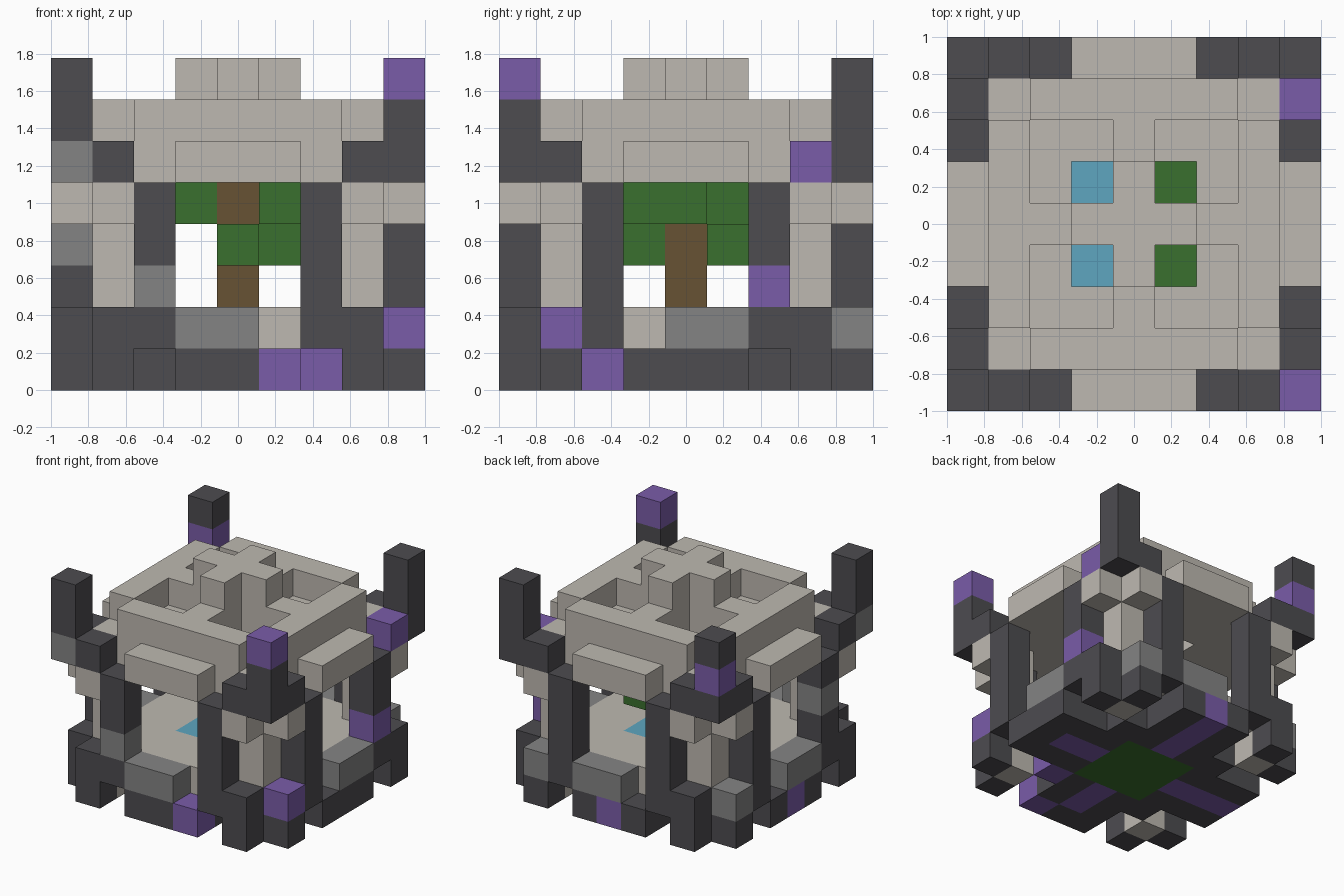
import bpy, bmesh
from mathutils import Vector
from itertools import product

if "Cube" in bpy.data.objects:
    bpy.data.objects.remove(bpy.data.objects["Cube"], do_unlink=True)

UNIT = 2 / 9
PALETTE = {
    "pale_stone": (190, 185, 177), "dark_stone": (77, 76, 80),
    "grey_stone": (132, 132, 132), "purple_stone": (122, 92, 169),
    "leaf_green": (58, 112, 46), "bark_brown": (103, 82, 52),
    "water_blue": (94, 166, 192),
}


def linear(c):
    c /= 255
    return c / 12.92 if c < 0.04045 else ((c + 0.055) / 1.055) ** 2.4


materials = {}
for name, rgb in PALETTE.items():
    mat = bpy.data.materials.new(name)
    mat.use_nodes = True
    colour = (*[linear(c) for c in rgb], 1)
    mat.diffuse_color = colour
    bsdf = mat.node_tree.nodes["Principled BSDF"]
    bsdf.inputs["Base Color"].default_value = colour
    bsdf.inputs["Roughness"].default_value = 0.9
    materials[name] = mat

grid = {}   # block position -> (part, colour)


def span(v):
    return range(v[0], v[1] + 1) if isinstance(v, tuple) else (v,)


def fill(part, colour, x, y, z):
    for cell in product(span(x), span(y), span(z)):
        grid[cell] = (part, colour)


def carve(x, y, z):
    for cell in product(span(x), span(y), span(z)):
        grid.pop(cell, None)


def paint(colour, *cells):
    for cell in cells:
        grid[cell] = (grid[cell][0], colour)


def corners(part, colour, x, y, z, swap=False):
    """Repeat a block column in all four corners, optionally across the diagonal."""
    for fx, fy in product((False, True), repeat=2):
        for a, b in {(x, y), (y, x)} if swap else {(x, y)}:
            fill(part, colour, 8 - a if fx else a, 8 - b if fy else b, z)


# Base: square with four wide arms, purple cross and planted centre
fill("base", "dark_stone", (2, 6), (2, 6), 0)
fill("base", "dark_stone", (3, 5), (0, 8), 0)
fill("base", "dark_stone", (0, 8), (3, 5), 0)
fill("base", "purple_stone", 4, (1, 7), 0)
fill("base", "purple_stone", (1, 7), 4, 0)
fill("base", "leaf_green", (3, 5), (3, 5), 0)
paint("purple_stone", (5, 0, 0), (6, 2, 0), (4, 8, 0), (0, 4, 0))

# Floor and pool
fill("floor", "pale_stone", (1, 7), (1, 7), 1)
fill("pool", "water_blue", (3, 5), (3, 5), 1)

# Window sills, each two blocks long
fill("sill", "grey_stone", (3, 4), 0, 1)
fill("sill", "grey_stone", (4, 5), 8, 1)
fill("sill", "grey_stone", 8, (4, 5), 1)
fill("sill", "grey_stone", 0, (3, 4), 1)

# Corner columns, feet, posts, brackets and horns
corners("corner_column", "pale_stone", 1, 1, (0, 4))
corners("foot", "dark_stone", 1, 0, (0, 1), swap=True)
corners("window_post", "dark_stone", 2, 0, (1, 4), swap=True)
corners("bracket", "pale_stone", 1, 0, 4, swap=True)
corners("horn", "dark_stone", 1, 0, 5, swap=True)
corners("horn", "dark_stone", 0, 0, (5, 7))
paint("purple_stone", (8, 1, 1), (8, 6, 2), (8, 7, 5), (8, 0, 7), (0, 8, 6))
paint("grey_stone", (2, 0, 2), (0, 2, 3), (0, 0, 5), (7, 8, 1), (0, 7, 1))

# Roof slab with eaves and four skylights
fill("roof", "pale_stone", (1, 7), (1, 7), 5)
fill("roof", "pale_stone", (3, 5), (0, 8), 5)
fill("roof", "pale_stone", (0, 8), (3, 5), 5)
corners("roof", "pale_stone", 3, 3, 5)
for x, y in product((3, 5), repeat=2):
    carve(x, y, 5)

# Roof rim with notched corners, sunken quarters and raised cross
fill("roof", "pale_stone", (1, 7), (1, 7), 6)
for x, y in product((1, 7), repeat=2):
    carve(x, y, 6)
for x, y in product(((2, 3), (5, 6)), repeat=2):
    carve(x, y, 6)
fill("roof_cross", "pale_stone", (3, 5), 4, 7)
fill("roof_cross", "pale_stone", 4, (3, 5), 7)

# Small tree in the pool
fill("tree_trunk", "bark_brown", 4, 4, (2, 4))
for cell in ((4, 3, 3), (5, 5, 3), (3, 4, 4), (5, 3, 4), (5, 4, 4), (4, 5, 4)):
    fill("tree_leaves", "leaf_green", *cell)


# Build every part from its exposed block faces
def build(part):
    cells = {c: v[1] for c, v in grid.items() if v[0] == part}
    used = sorted(set(cells.values()))
    bm = bmesh.new()
    verts = {}

    def vert(p):
        if p not in verts:
            verts[p] = bm.verts.new((Vector(p) - Vector((4.5, 4.5, 0))) * UNIT)
        return verts[p]

    for cell, colour in cells.items():
        for axis, side in product(range(3), (0, 1)):
            beside = list(cell)
            beside[axis] += 2 * side - 1
            if tuple(beside) in grid:
                continue
            ring = []
            for a, b in ((0, 0), (1, 0), (1, 1), (0, 1)):
                p = list(cell)
                p[axis] += side
                p[(axis + 1) % 3] += a
                p[(axis + 2) % 3] += b
                ring.append(vert(tuple(p)))
            face = bm.faces.new(ring if side else ring[::-1])
            face.material_index = used.index(colour)
    mesh = bpy.data.meshes.new(part)
    bm.to_mesh(mesh)
    bm.free()
    for colour in used:
        mesh.materials.append(materials[colour])
    bpy.context.collection.objects.link(bpy.data.objects.new(part, mesh))


for part in sorted({v[0] for v in grid.values()}):
    build(part)
